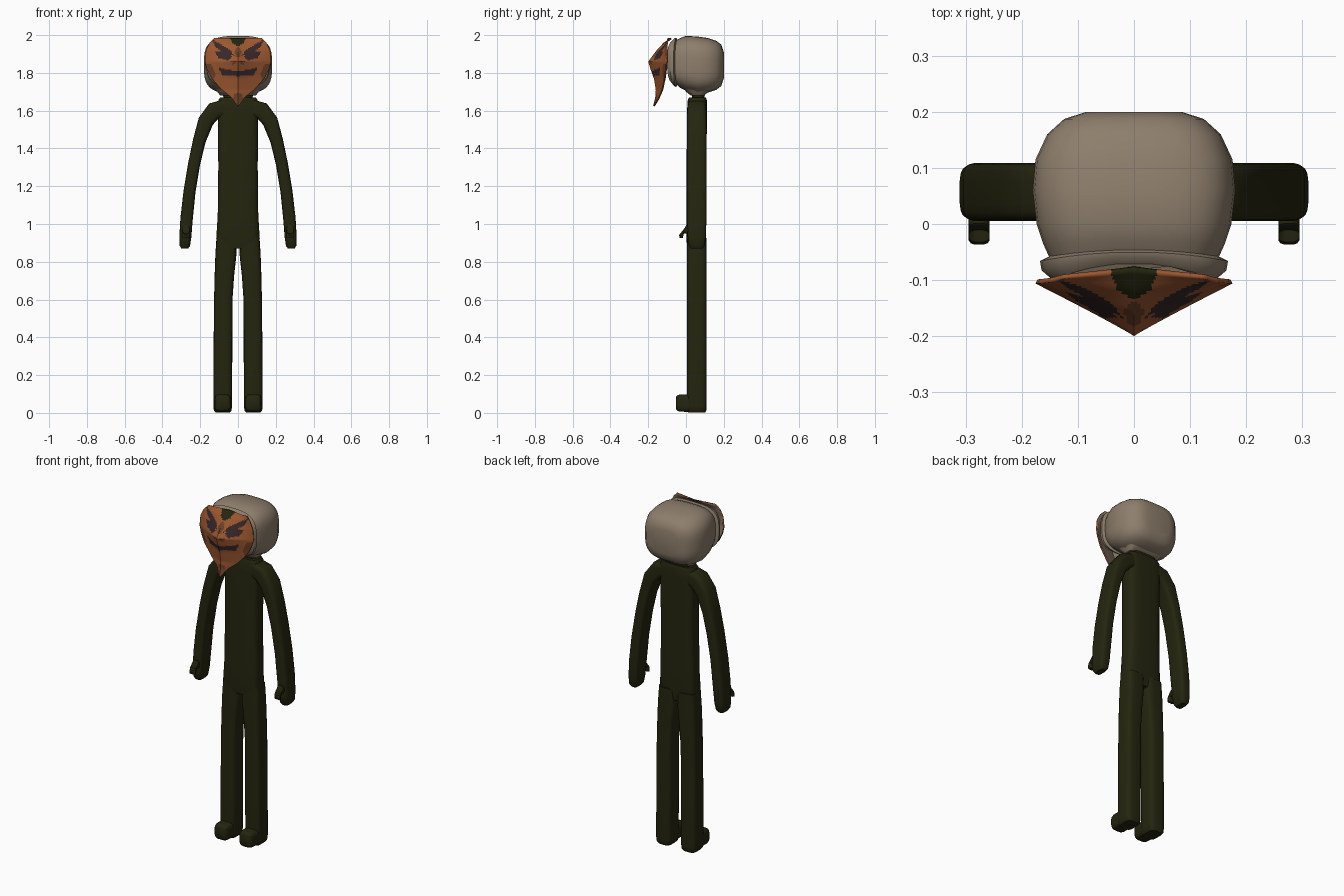
import bpy, bmesh, math
from mathutils import Vector

cube = bpy.data.objects.get("Cube")
if cube:
    bpy.data.objects.remove(cube, do_unlink=True)


def material(name, rgb):
    m = bpy.data.materials.new(name)
    m.use_nodes = True
    m.diffuse_color = (*rgb, 1)
    m.node_tree.nodes["Principled BSDF"].inputs["Base Color"].default_value = (*rgb, 1)
    return m


OLIVE = material("dark olive", (0.018, 0.018, 0.005))
BEIGE = material("beige", (0.27, 0.21, 0.15))
ORANGE = material("burnt orange", (0.33, 0.095, 0.03))
BROWN = material("brown", (0.15, 0.05, 0.02))
PLUM = material("dark plum", (0.04, 0.02, 0.022))


def finish(name, bm, mats, angle=40):
    bmesh.ops.recalc_face_normals(bm, faces=bm.faces)
    mesh = bpy.data.meshes.new(name)
    bm.to_mesh(mesh)
    bm.free()
    for m in mats:
        mesh.materials.append(m)
    ob = bpy.data.objects.new(name, mesh)
    bpy.context.collection.objects.link(ob)
    bpy.ops.object.select_all(action="DESELECT")
    ob.select_set(True)
    bpy.context.view_layer.objects.active = ob
    bpy.ops.object.shade_smooth_by_angle(angle=math.radians(angle))
    return ob


def power(v, e):
    return math.copysign(abs(v) ** (2 / e), v)


def loft(name, rings, mat, e=4, n=20, bends=None):
    """Skin rounded-box rings, each given as (centre, half axis a, half axis b)."""
    bm = bmesh.new()
    loops = []
    for i, (c, a, b) in enumerate(rings):
        c, a, b = Vector(c), Vector(a), Vector(b)
        loop = []
        for k in range(n):
            t = math.tau * (k + 0.5) / n
            u, v = power(math.cos(t), e), power(math.sin(t), e)
            p = c + a * u + b * v
            if bends:
                p.y -= bends[i] * u * u
            loop.append(bm.verts.new(p))
        loops.append(loop)
    for lo, hi in zip(loops, loops[1:]):
        for k in range(n):
            j = (k + 1) % n
            bm.faces.new((lo[k], lo[j], hi[j], hi[k]))
    bm.faces.new(loops[0])
    bm.faces.new(loops[-1])
    return finish(name, bm, [mat])


def limb(name, path, depth, side):
    """Limb in the xz plane from (x, z, half width, depth scale) stations."""
    pts = [Vector((side * x, 0.057, z)) for x, z, *_ in path]
    rings = []
    for i, (x, z, w, s) in enumerate(path):
        d = (pts[min(i + 1, len(pts) - 1)] - pts[max(i - 1, 0)]).normalized()
        rings.append((pts[i], Vector((-d.z, 0, d.x)) * w, (0, depth * s, 0)))
    loft(name, rings, OLIVE)


def upright(name, rows, mat, e=4):
    """Vertical loft from (z, x centre, half x, y centre, half y) rows."""
    loft(name, [((cx, cy, z), (hx, 0, 0), (0, hy, 0)) for z, cx, hx, cy, hy in rows], mat, e)


# Torso and neck
upright("torso", [(0.87, 0, 0.1, 0.052, 0.045), (0.92, 0, 0.116, 0.052, 0.05),
                  (1.05, 0, 0.108, 0.055, 0.052), (1.3, 0, 0.105, 0.056, 0.053),
                  (1.6, 0, 0.107, 0.058, 0.053), (1.655, 0, 0.105, 0.06, 0.051),
                  (1.67, 0, 0.095, 0.06, 0.045)], OLIVE)
upright("neck", [(1.65, 0, 0.075, 0.065, 0.03), (1.685, 0, 0.08, 0.065, 0.035)], OLIVE)
upright("head_base", [(1.68, 0, 0.095, 0.06, 0.035), (1.70, 0, 0.11, 0.06, 0.06),
                      (1.75, 0, 0.14, 0.06, 0.1)], BEIGE)

# Arms, thumbs, legs and feet
arm_path = [(0.07, 1.615, 0.045, 0.9), (0.125, 1.6, 0.047, 0.98), (0.17, 1.545, 0.042, 1),
            (0.205, 1.44, 0.034, 1), (0.232, 1.32, 0.032, 1), (0.257, 1.17, 0.032, 1),
            (0.272, 1.03, 0.033, 1), (0.279, 0.93, 0.032, 0.92), (0.282, 0.885, 0.028, 0.8),
            (0.282, 0.87, 0.018, 0.6)]
leg_path = [(0.062, 0.93, 0.052, 0.95), (0.064, 0.84, 0.056, 1), (0.072, 0.73, 0.052, 1),
            (0.078, 0.6, 0.049, 1), (0.08, 0.3, 0.05, 1), (0.081, 0.04, 0.05, 1),
            (0.081, 0.012, 0.047, 0.95), (0.081, 0.002, 0.038, 0.85)]
for side, label in ((1, "left"), (-1, "right")):
    limb(label + "_arm", arm_path, 0.052, side)
    limb(label + "_leg", leg_path, 0.053, side)
    loft(label + "_thumb", [((side * 0.276, y, z), (0.019, 0, 0), (0, b, c)) for y, z, b, c in
                            ((0.03, 0.97, 0, 0.024), (-0.005, 0.972, 0.006, 0.022),
                             (-0.02, 0.962, 0.012, 0.014), (-0.024, 0.945, 0.013, 0.004),
                             (-0.025, 0.925, 0.008, 0))], OLIVE, 3, 12)
    loft(label + "_foot", [((side * 0.081, y, 0.052), (w, 0, 0), (0, 0, h)) for y, w, h in
                           ((0.05, 0.045, 0.047), (-0.03, 0.043, 0.046),
                            (-0.045, 0.04, 0.042), (-0.053, 0.03, 0.032))], OLIVE)

# Hooded head: rings from front to back as (y, half width, bottom, top, forward bend)
head_rows = [(-0.07, 0.145, 1.745, 1.972, 0.03), (-0.058, 0.165, 1.728, 1.984, 0.025),
             (-0.05, 0.168, 1.725, 1.986, 0.016), (-0.046, 0.152, 1.735, 1.976, 0.012),
             (-0.03, 0.162, 1.72, 1.985, 0.006), (0, 0.174, 1.705, 1.996, 0),
             (0.06, 0.181, 1.69, 1.993, 0), (0.115, 0.176, 1.695, 1.985, 0),
             (0.16, 0.155, 1.71, 1.97, 0), (0.187, 0.125, 1.73, 1.95, 0),
             (0.2, 0.085, 1.77, 1.91, 0)]
loft("hooded_head", [((0, y, (lo + hi) / 2), (w, 0, 0), (0, 0, (hi - lo) / 2))
                     for y, w, lo, hi, _ in head_rows], BEIGE, 3.2, 36,
     [r[4] for r in head_rows])

# Mask profile: (z, half width, ridge y, edge y)
mask_rows = [(1.625, 0.004, -0.174, -0.172), (1.67, 0.035, -0.163, -0.145),
             (1.71, 0.085, -0.16, -0.128), (1.77, 0.14, -0.17, -0.115),
             (1.82, 0.166, -0.188, -0.108), (1.86, 0.176, -0.2, -0.106),
             (1.92, 0.17, -0.155, -0.106), (1.96, 0.15, -0.118, -0.104),
             (1.985, 0.125, -0.08, -0.098)]
# Painted shapes on one half of the mask, mirrored, in (x, z)
painted = [(1, [(0, 1.99), (0.045, 1.99), (0.03, 1.955), (0, 1.94)]),
           (3, [(0.018, 1.89), (0.045, 1.925), (0.135, 1.975), (0.12, 1.935), (0.075, 1.91)]),
           (3, [(0.03, 1.885), (0.07, 1.92), (0.12, 1.91), (0.105, 1.88), (0.05, 1.865)]),
           (3, [(0, 1.812), (0.055, 1.815), (0.105, 1.832), (0.085, 1.79), (0, 1.783)]),
           (2, [(0, 1.94), (0.02, 1.915), (0.008, 1.88), (0, 1.88)]),
           (2, [(0.14, 1.845), (0.18, 1.85), (0.17, 1.79), (0.13, 1.74), (0.12, 1.79)]),
           (2, [(0, 1.695), (0.02, 1.69), (0.03, 1.65), (0, 1.61)]),
           (2, [(0.01, 1.865), (0.03, 1.855), (0.035, 1.84), (0.012, 1.85)])]


def inside(x, z, poly):
    hit = False
    for (ax, az), (bx, bz) in zip(poly, poly[1:] + poly[:1]):
        if (az > z) != (bz > z) and x < ax + (z - az) * (bx - ax) / (bz - az):
            hit = not hit
    return hit


def profile(z):
    for a, b in zip(mask_rows, mask_rows[1:]):
        if z <= b[0] + 1e-6:
            t = (z - a[0]) / (b[0] - a[0])
            return [p + (q - p) * t for p, q in zip(a, b)]


# Mask surface, coloured by where each face lies
bm = bmesh.new()
COLS, ROWS = 56, 60
grid = []
for r in range(ROWS + 1):
    z, w, ridge, edge = profile(1.625 + 0.36 * r / ROWS)
    us = [2 * c / COLS - 1 for c in range(COLS + 1)]
    grid.append([bm.verts.new((u * w, ridge + (edge - ridge) * abs(u) ** 0.95, z)) for u in us])
for lo, hi in zip(grid, grid[1:]):
    for c in range(COLS):
        f = bm.faces.new((lo[c], lo[c + 1], hi[c + 1], hi[c]))
        p = f.calc_center_median()
        f.material_index = next((i for i, s in painted if inside(abs(p.x), p.z, s)), 0)
mask = finish("mask", bm, [ORANGE, OLIVE, BROWN, PLUM] + [BEIGE] * 4, 25)
if mask.data.polygons[0].normal.y > 0:
    mask.data.flip_normals()
shell = mask.modifiers.new("beige lining", "SOLIDIFY")
shell.thickness = 0.008
shell.offset = -1
shell.material_offset = 4
